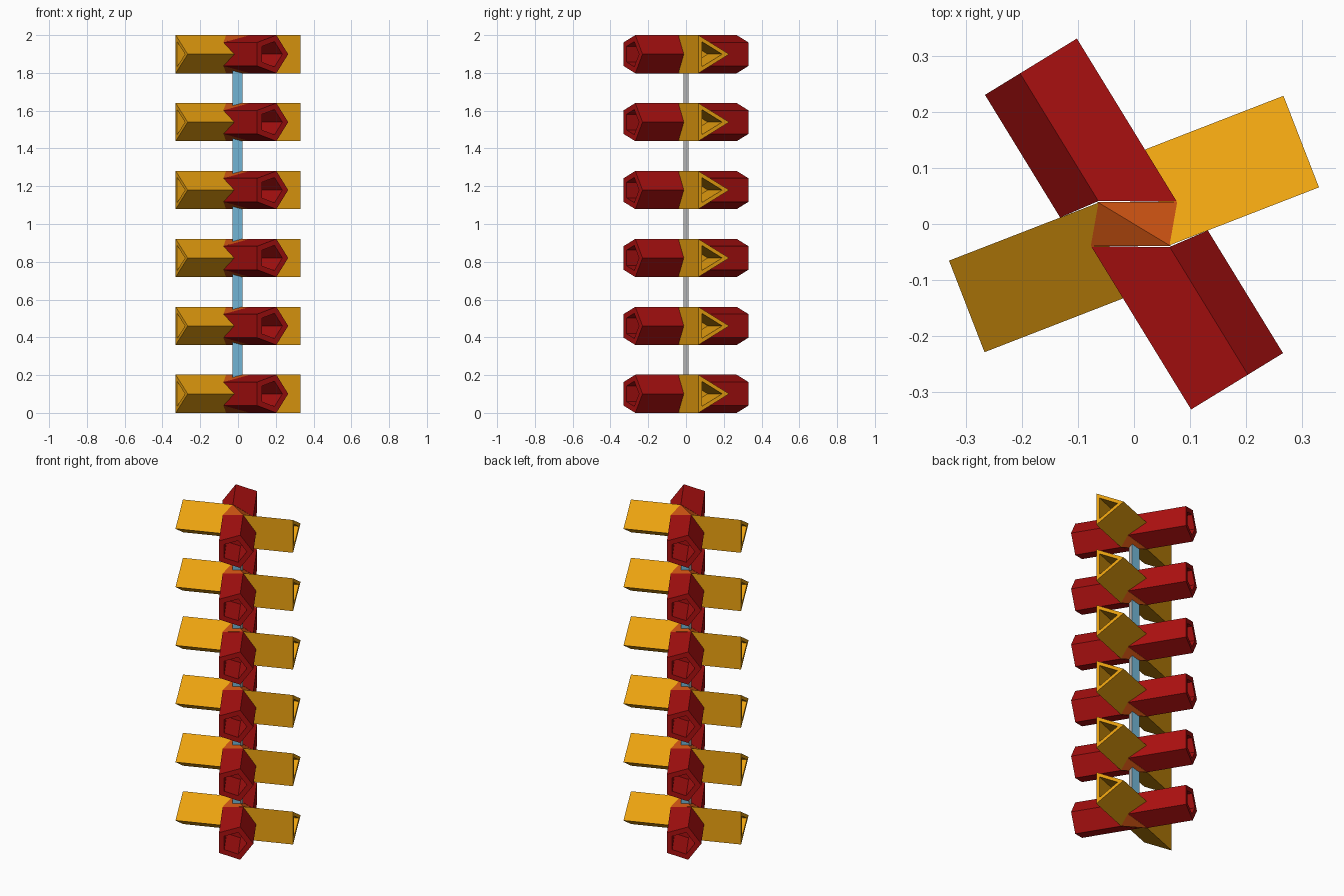
import bpy, bmesh
from math import sin, cos, pi, radians
from mathutils import Vector

if "Cube" in bpy.data.objects:
    bpy.data.objects.remove(bpy.data.objects["Cube"])

HALF = 0.101                      # half height of every level
STEP = (2 - 2 * HALF) / 5         # distance between levels
HOLE = 0.66                       # bore size relative to the outside


def material(name, rgb):
    m = bpy.data.materials.new(name)
    m.diffuse_color = (*rgb, 1)
    m.use_nodes = True
    m.node_tree.nodes["Principled BSDF"].inputs["Base Color"].default_value = m.diffuse_color
    return m


RED = material("red", (0.40, 0.005, 0.005))
ORANGE = material("orange", (0.83, 0.36, 0.005))
JOINT = material("orange_red", (0.60, 0.085, 0.006))
BLUE = material("blue", (0.17, 0.46, 0.66))
GREY = material("grey", (0.45, 0.45, 0.45))


def finish(bm, name, *mats):
    bmesh.ops.recalc_face_normals(bm, faces=bm.faces)
    mesh = bpy.data.meshes.new(name)
    bm.to_mesh(mesh)
    bm.free()
    for m in mats:
        mesh.materials.append(m)
    ob = bpy.data.objects.new(name, mesh)
    bpy.context.collection.objects.link(ob)
    return ob


def arm(name, radius, angle, starts, end, z, mat):
    """Bored prism pointing outwards; starts = inner end of each corner."""
    n = len(starts)
    d = Vector((cos(angle), sin(angle), 0))
    left = Vector((-d.y, d.x, 0))
    bm = bmesh.new()

    def ring(scale, ts):
        out = []
        for k, t in enumerate(ts):
            a = 2 * pi * k / n
            p = d * t + (left * cos(a) + Vector((0, 0, sin(a)))) * radius * scale
            out.append(bm.verts.new(p + Vector((0, 0, z))))
        return out

    rings = [ring(1, starts), ring(1, [end] * n),
             ring(HOLE, [end] * n), ring(HOLE, [0.12] * n)]
    for r, s in zip(rings, rings[1:]):
        for k in range(n):
            j = (k + 1) % n
            bm.faces.new((r[k], r[j], s[j], s[k]))
    bm.faces.new(rings[0])
    bm.faces.new(rings[-1])
    finish(bm, name, mat)


def hub(z):
    # Faceted joint where the four arms meet
    bm = bmesh.new()
    for s in (1, -1):
        for x, y, h in ((-0.065, 0.039, HALF), (0.077, 0.039, 0.0624)):
            for side in (1, -1):
                bm.verts.new((s * x, s * y, z + side * h))
    bmesh.ops.convex_hull(bm, input=bm.verts[:])
    finish(bm, "joint", JOINT)


def stem(z0, z1):
    # Flat connecting bar, grey on its narrow sides
    bm = bmesh.new()
    bmesh.ops.create_cube(bm, size=1)
    for v in bm.verts:
        v.co = (v.co.x * 0.054 - 0.002, v.co.y * 0.027,
                (z0 + z1) / 2 + v.co.z * (z1 - z0))
    bm.normal_update()
    for f in bm.faces:
        if abs(f.normal.x) > 0.9:
            f.material_index = 1
    finish(bm, "stem", BLUE, GREY)


# Six identical crossed levels
for i in range(6):
    z = HALF + i * STEP
    for turn in (0, pi):
        arm("five_sided_arm", HALF / sin(radians(72)), radians(121.5) + turn,
            (0.0786, 0.068, -0.0056, -0.0056, 0.068), 0.335, z, RED)
        arm("three_sided_arm", HALF / sin(radians(60)), radians(21.2) + turn,
            (0.066, 0.0463, 0.0463), 0.331, z, ORANGE)
    hub(z)
    if i < 5:
        stem(z + HALF - 0.035, z + STEP - HALF + 0.035)
